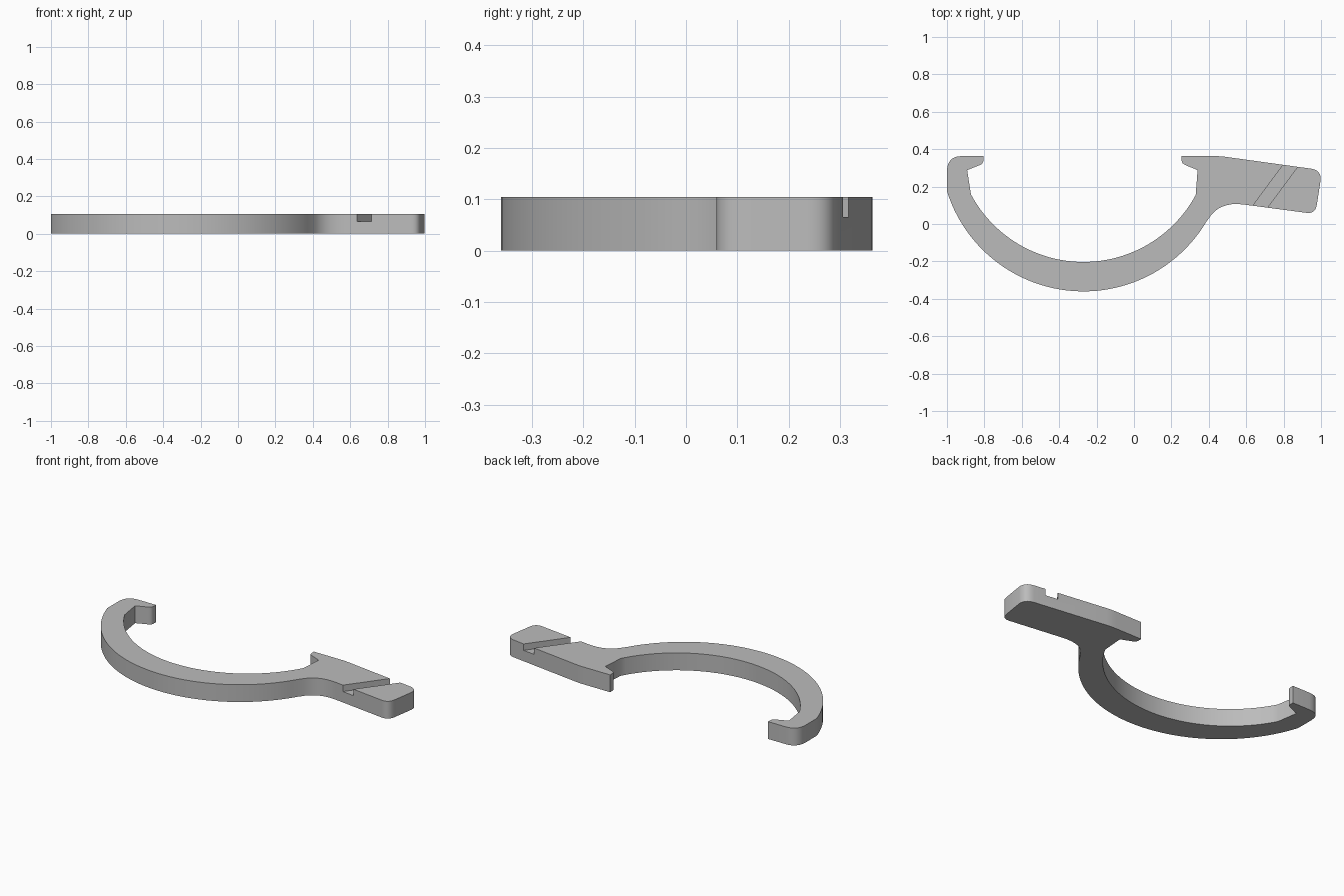
import bpy, bmesh, math
from mathutils import Vector

cube = bpy.data.objects.get("Cube")
if cube:
    bpy.data.objects.remove(cube, do_unlink=True)

THICKNESS = 0.105
GROOVE_FLOOR = 0.066

grey = bpy.data.materials.new("plain grey")
grey.use_nodes = True
colour = (0.5, 0.5, 0.5, 1)
grey.diffuse_color = colour
grey.node_tree.nodes["Principled BSDF"].inputs["Base Color"].default_value = colour


def arc(cx, cy, start, end, steps=48):
    """Circular arc from one point's direction to another's, along the bottom."""
    r = (Vector(start) - Vector((cx, cy))).length
    a = math.atan2(start[1] - cy, start[0] - cx)
    b = math.atan2(end[1] - cy, end[0] - cx)
    return [(cx + r * math.cos(a + (b - a) * i / steps),
             cy + r * math.sin(a + (b - a) * i / steps)) for i in range(steps + 1)]


def rounded(p, corner, q, steps=8):
    """Soft corner between two points."""
    p, corner, q = Vector(p), Vector(corner), Vector(q)
    return [tuple(p.lerp(corner, t).lerp(corner.lerp(q, t), t))
            for t in (i / steps for i in range(steps + 1))]


def prism(name, outline, bottom, top):
    """Extrude a flat outline straight up."""
    bm = bmesh.new()
    face = bm.faces.new([bm.verts.new((x, y, bottom)) for x, y in outline])
    new = bmesh.ops.extrude_face_region(bm, geom=[face])["geom"]
    bmesh.ops.translate(bm, vec=(0, 0, top - bottom),
                        verts=[v for v in new if isinstance(v, bmesh.types.BMVert)])
    bmesh.ops.recalc_face_normals(bm, faces=bm.faces)
    mesh = bpy.data.meshes.new(name)
    bm.to_mesh(mesh)
    bm.free()
    mesh.materials.append(grey)
    obj = bpy.data.objects.new(name, mesh)
    bpy.context.collection.objects.link(obj)
    return obj


# Left hooked end
outline = [(-0.805, 0.363)]
outline += rounded((-0.92, 0.363), (-1, 0.363), (-1, 0.28))
# Outer sweep of the bow
outline += arc(-0.27, 0.405, (-1, 0.175), (0.39, 0.015))
# Fillet into the arm, then the arm with its rounded tip
outline += rounded((0.4, 0.03), (0.455, 0.119), (0.58, 0.105))
outline += rounded((0.92, 0.06), (0.968, 0.053), (0.977, 0.1))
outline += rounded((0.998, 0.235), (1.002, 0.288), (0.945, 0.296))
# Top of the arm and the right hook
outline += rounded((0.49, 0.359), (0.46, 0.363), (0.43, 0.363), 4)
outline += [(0.255, 0.363)]
outline += rounded((0.255, 0.34), (0.255, 0.323), (0.275, 0.315), 4)
outline += [(0.34, 0.288)]
# Inner sweep of the bow, back to the left hook
outline += arc(-0.27, 0.479, (0.33, 0.155), (-0.878, 0.155))
outline += [(-0.892, 0.288)]
outline += rounded((-0.825, 0.315), (-0.805, 0.323), (-0.805, 0.34), 4)
clip = prism("clip_body", outline, 0, THICKNESS)

# Slanted groove across the arm
start, end = Vector((0.64, 0.104)), Vector((0.795, 0.313))
run = (end - start) * 0.3
width = Vector((0.077, -0.011))
a, b = start - run, end + run
cutter = prism("groove_cutter", [a, a + width, b + width, b], GROOVE_FLOOR, 0.2)
cutter.hide_render = True

bpy.ops.object.select_all(action='DESELECT')
clip.select_set(True)
bpy.context.view_layer.objects.active = clip
cut = clip.modifiers.new("groove", 'BOOLEAN')
cut.operation = 'DIFFERENCE'
cut.solver = 'EXACT'
cut.object = cutter
bpy.ops.object.modifier_apply(modifier=cut.name)
bpy.data.objects.remove(cutter, do_unlink=True)
bpy.ops.object.shade_smooth_by_angle(angle=math.radians(30))
